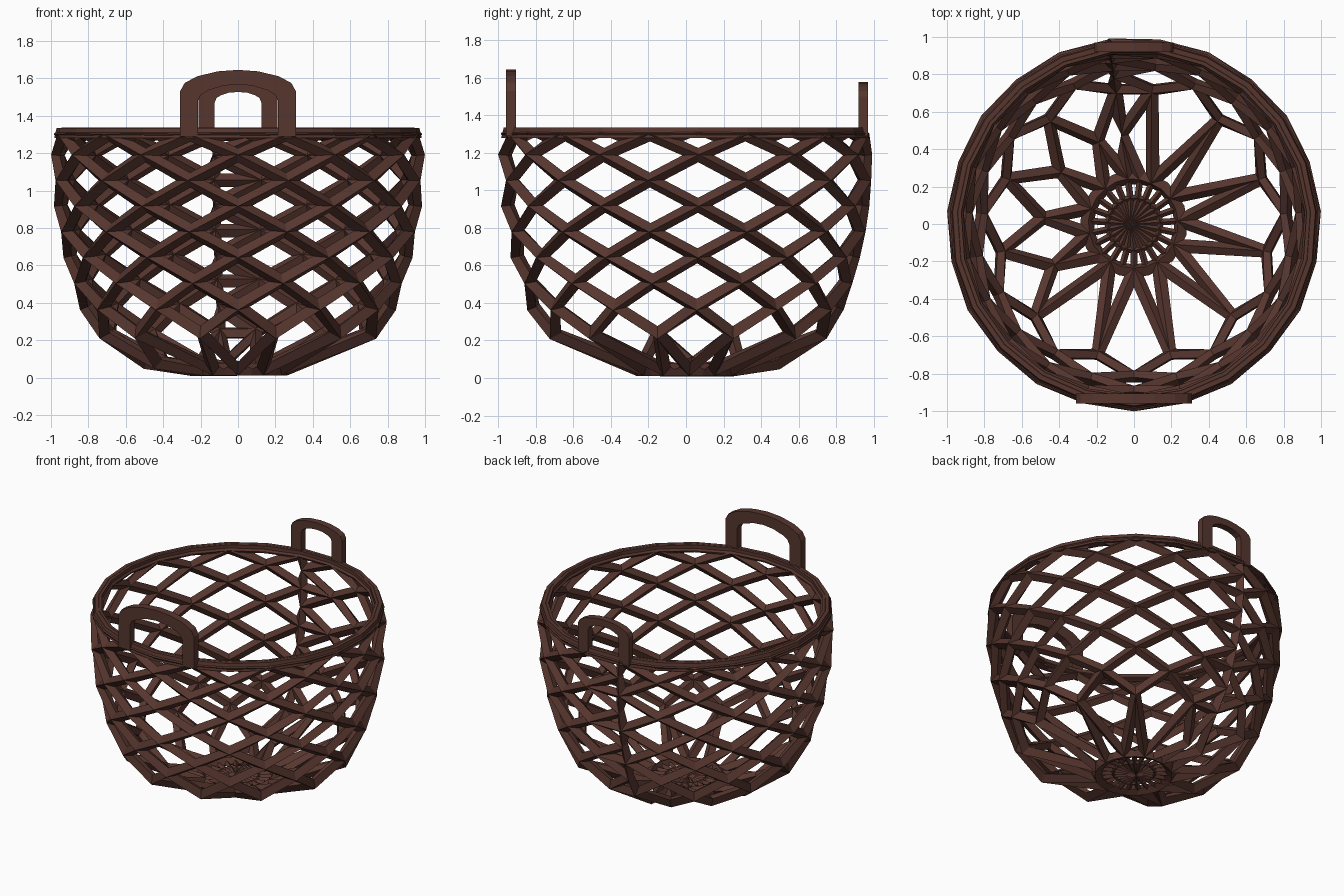
import bpy, bmesh, math

if "Cube" in bpy.data.objects:
    bpy.data.objects.remove(bpy.data.objects["Cube"])

mat = bpy.data.materials.new("dark_wicker")
mat.diffuse_color = (0.095, 0.037, 0.028, 1)
mat.use_nodes = True
mat.node_tree.nodes["Principled BSDF"].inputs["Base Color"].default_value = mat.diffuse_color
N = 23                      # odd column count leaves a seam at the back
K0, K1 = -11, 12            # both lie on the seam
PROFILE = [(0.95, 1.30), (0.965, 1.19), (0.96, 1.055), (0.95, 0.92), (0.93, 0.785),
           (0.90, 0.65), (0.86, 0.515), (0.815, 0.38), (0.73, 0.235), (0.49, 0.08),
           (0.25, 0.045), (0.14, 0.045)]


def finish(bm, name):
    bmesh.ops.recalc_face_normals(bm, faces=bm.faces)
    me = bpy.data.meshes.new(name)
    bm.to_mesh(me)
    bm.free()
    ob = bpy.data.objects.new(name, me)
    bpy.context.collection.objects.link(ob)
    me.materials.append(mat)
    return ob


def wire(ob, t):
    m = ob.modifiers.new("struts", 'WIREFRAME')
    m.thickness = t
    m.offset = 0
    m.use_even_offset = True
    m.use_boundary = True
    m.use_replace = True


def point(k, row):
    r, z = PROFILE[row]
    a = math.radians(-90 + 360 / N * k)
    return (r * math.cos(a), r * math.sin(a), z)


# Diamond lattice: nodes sit where column + row is odd
bm = bmesh.new()
cache = {}


def V(k, row):
    if row == 9 and -2 <= k < K1:      # long spokes on this side of the base
        row = 10
    key = (k % N, row)
    if key not in cache:
        cache[key] = bm.verts.new(point(k, row))
    return cache[key]


def face(verts):
    u = list(dict.fromkeys(verts))
    if len(u) >= 3 and len({round(v.co.z, 4) for v in u}) > 1:
        bm.faces.new(u)


for row in range(0, 11):
    for k in range(K0, K1 + 1):
        if (k + row) % 2:
            continue
        up, down = V(k, max(row - 1, 0)), V(k, min(row + 1, 10))
        if k == K1:                     # seam triangles split by short rungs
            mid, side = V(k, row), V(k - 1, row)
            face([up, side, mid])
            face([mid, side, down])
        else:
            face([up, V(max(k - 1, K0), row), down, V(k + 1, row)])
bmesh.ops.delete(bm, geom=[v for v in bm.verts if not v.link_faces], context='VERTS')
wire(finish(bm, "basket_lattice"), 0.073)

# Rim hoop
bm = bmesh.new()
sect = [(0.985, 1.28), (0.972, 1.335), (0.925, 1.335), (0.925, 1.28)]
rings = []
for k in range(N):
    a = math.radians(-90 + 360 / N * k)
    rings.append([bm.verts.new((r * math.cos(a), r * math.sin(a), z)) for r, z in sect])
for k in range(N):
    p, q = rings[k], rings[(k + 1) % N]
    for i in range(4):
        j = (i + 1) % 4
        bm.faces.new((p[i], q[i], q[j], p[j]))
finish(bm, "rim_hoop")

# Base rosette: spoked ring around a small hub
bm = bmesh.new()
outer = [bm.verts.new(point(k, 10)) for k in range(N)]
inner = [bm.verts.new(point(k, 11)) for k in range(N)]
hub = bm.verts.new((-0.02, 0, 0.04))
for k in range(N):
    n = (k + 1) % N
    bm.faces.new((outer[k], outer[n], inner[n], inner[k]))
    bm.faces.new((inner[k], inner[n], hub))
wire(finish(bm, "base_rosette"), 0.035)


# Handles: flat arches standing on the rim
def handle(name, out_pts, in_pts, y0, y1):
    def full(pts):
        return [(-x, z) for x, z in pts] + [(x, z) for x, z in reversed(pts[:-1])]
    bm = bmesh.new()
    o, i = full(out_pts), full(in_pts)
    # the arch leans slightly inwards or outwards from y0/y1 with height
    loops = [[bm.verts.new((x, y, z)) for x, z in pts]
             for pts, y in ((o, y0), (o, y1), (i, y1), (i, y0))]
    for s in range(len(o) - 1):
        for a in range(4):
            b = (a + 1) % 4
            bm.faces.new((loops[a][s], loops[a][s + 1], loops[b][s + 1], loops[b][s]))
    for s in (0, -1):
        bm.faces.new([l[s] for l in loops])
    finish(bm, name)


handle("front_handle",
       [(0.31, 1.29), (0.31, 1.53), (0.285, 1.575), (0.22, 1.61), (0.11, 1.637), (0, 1.645)],
       [(0.215, 1.29), (0.215, 1.48), (0.20, 1.51), (0.16, 1.535), (0.08, 1.56), (0, 1.568)],
       -0.96, -0.905)
handle("back_handle",
       [(0.21, 1.29), (0.21, 1.50), (0.195, 1.53), (0.15, 1.555), (0.08, 1.572), (0, 1.578)],
       [(0.125, 1.29), (0.125, 1.47), (0.115, 1.495), (0.09, 1.51), (0.05, 1.523), (0, 1.527)],
       0.92, 0.97)
